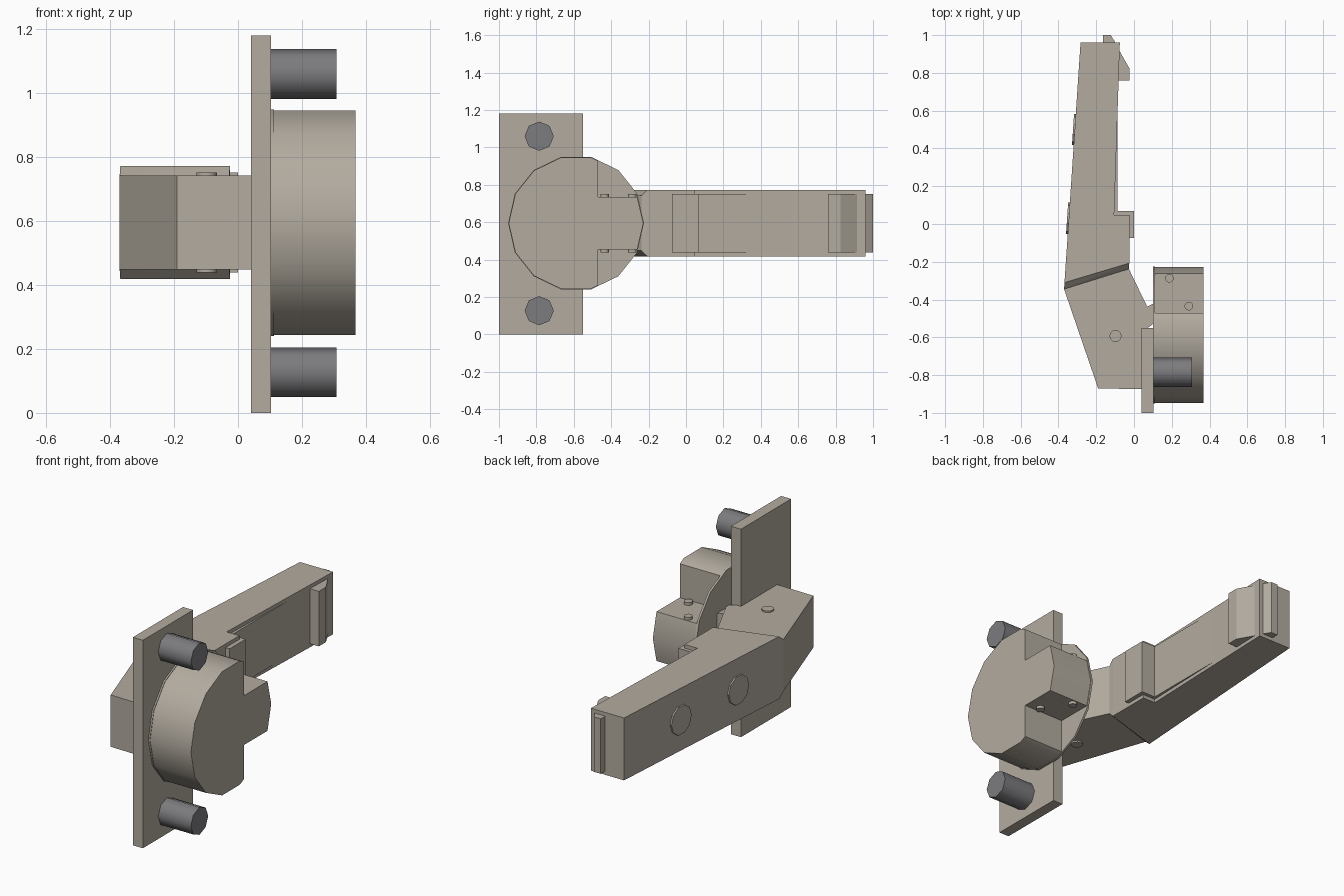
import bpy, bmesh
from math import cos, sin, pi, radians, atan2
from mathutils import Vector, Matrix

if "Cube" in bpy.data.objects:
    bpy.data.objects.remove(bpy.data.objects["Cube"])


def material(name, rgb):
    m = bpy.data.materials.new(name)
    m.diffuse_color = (*rgb, 1)
    m.use_nodes = True
    m.node_tree.nodes["Principled BSDF"].inputs["Base Color"].default_value = m.diffuse_color
    return m


TAN = material("warm_metal", (0.45, 0.41, 0.35))
DARK = material("dark_plastic", (0.2, 0.2, 0.21))
MID = 0.595  # height of the mirror plane


def finish(name, bm, mat=TAN, smooth=False):
    bmesh.ops.recalc_face_normals(bm, faces=bm.faces)
    mesh = bpy.data.meshes.new(name)
    bm.to_mesh(mesh)
    bm.free()
    mesh.materials.append(mat)
    ob = bpy.data.objects.new(name, mesh)
    bpy.context.collection.objects.link(ob)
    if smooth:
        bpy.ops.object.select_all(action='DESELECT')
        ob.select_set(True)
        bpy.context.view_layer.objects.active = ob
        bpy.ops.object.shade_smooth_by_angle(angle=radians(50))
    return ob


def prism(name, pts, lo, hi, axis='Z', mat=TAN, smooth=False):
    """Extrude an (x, y) outline along z, or a (y, z) outline along x."""
    bm = bmesh.new()
    place = (lambda a, b, t: (a, b, t)) if axis == 'Z' else (lambda a, b, t: (t, a, b))
    low = [bm.verts.new(place(a, b, lo)) for a, b in pts]
    high = [bm.verts.new(place(a, b, hi)) for a, b in pts]
    bm.faces.new(low)
    bm.faces.new(high)
    for i in range(len(pts)):
        j = (i + 1) % len(pts)
        bm.faces.new((low[i], low[j], high[j], high[i]))
    return finish(name, bm, mat, smooth)


def ring(a, b, r, n):
    return [(a + r * cos(2 * pi * i / n), b + r * sin(2 * pi * i / n)) for i in range(n)]


def rect(a0, a1, b0, b1):
    return [(a0, b0), (a1, b0), (a1, b1), (a0, b1)]


# Mounting plate and its two dowels
prism("mounting_plate", rect(-1, -0.55, 0, 1.18), 0.04, 0.103, 'X')
for side, z in (("lower", 0.127), ("upper", 1.06)):
    prism(side + "_dowel", ring(-0.785, z, 0.078, 8), 0.10, 0.308, 'X', DARK, True)

# Round cup, cut flat towards the arm with a narrower tongue left in the middle
cy, r, cut = -0.588, 0.36, -0.47
arc = [p for p in ring(cy, MID, r, 14) if p[0] < cut]
outline = ([(cut, MID + 0.14), (cut, 0.927)] + arc + [(cut, 2 * MID - 0.927), (cut, MID - 0.14),
           (-0.261, MID - 0.14), (cy + r, MID), (-0.261, MID + 0.14)])
prism("cup", outline, 0.10, 0.368, 'X', smooth=True)
prism("cup_flange", ring(cy, MID, r + 0.003, 14), 0.10, 0.112, 'X', smooth=True)

# Pins through the tongue and the pivot base
for i, (x, y, rad) in enumerate(((0.187, -0.287, 0.023), (0.29, -0.435, 0.023), (-0.098, -0.593, 0.032))):
    prism(f"pin_{i + 1}", ring(x, y, rad, 12), MID - 0.156, MID + 0.156, smooth=True)

# Pivot base and small link to the cup
prism("pivot_base", [(-0.19, -0.87), (0.06, -0.875), (0.06, -0.56), (0.10, -0.53), (0.10, -0.5),
                     (-0.027, -0.238), (-0.37, -0.345)], MID - 0.147, MID + 0.147)
prism("cup_link", [(0.065, -0.44), (0.105, -0.42), (0.105, -0.52), (0.08, -0.52)], MID - 0.14, MID + 0.14)

# Flared collar between base and arm
bm = bmesh.new()
for x, y, h in ((-0.37, -0.345, 0.147), (-0.027, -0.238, 0.147),
                (-0.368, -0.31, 0.177), (-0.025, -0.207, 0.177)):
    for s in (-1, 1):
        bm.verts.new((x, y, MID + s * h))
bmesh.ops.convex_hull(bm, input=bm.verts)
bmesh.ops.dissolve_limit(bm, angle_limit=0.01, verts=bm.verts, edges=bm.edges)
finish("collar", bm)

# Tapered arm with its step
prism("arm", [(-0.368, -0.31), (-0.025, -0.207), (-0.025, 0.048), (-0.105, 0.048),
              (-0.075, 0.96), (-0.283, 0.96)], MID - 0.177, MID + 0.177)
h = 0.156
prism("arm_panel", rect(-0.12, -0.088, 0.03, 0.8), MID - h, MID + h)
prism("step_block", [(-0.11, 0.04), (-0.04, 0.04), (-0.04, -0.075), (0, -0.075), (0, 0.068), (-0.11, 0.068)],
      MID - h, MID + h)

# Catch and end lip
prism("catch", [(-0.1, 0.76), (-0.025, 0.76), (-0.025, 0.825), (-0.076, 0.915), (-0.1, 0.915)], MID - h, MID + h)
prism("end_lip", [(-0.165, 0.95), (-0.095, 0.95), (-0.1, 0.963), (-0.123, 1), (-0.165, 1)], MID - h, MID + h)

# Screw caps on the sloping outer side of the arm
slope = atan2(0.085, 1.27)
for i, y in enumerate((0.03, 0.5)):
    x = -0.368 + (y + 0.31) * 0.085 / 1.27
    bm = bmesh.new()
    turn = Matrix.Translation((x, y, MID)) @ Matrix.Rotation(-slope, 4, 'Z') @ Matrix.Rotation(pi / 2, 4, 'Y')
    bmesh.ops.create_cone(bm, cap_ends=True, segments=10, radius1=0.083, radius2=0.083, depth=0.018, matrix=turn)
    finish(f"screw_cap_{i + 1}", bm)
